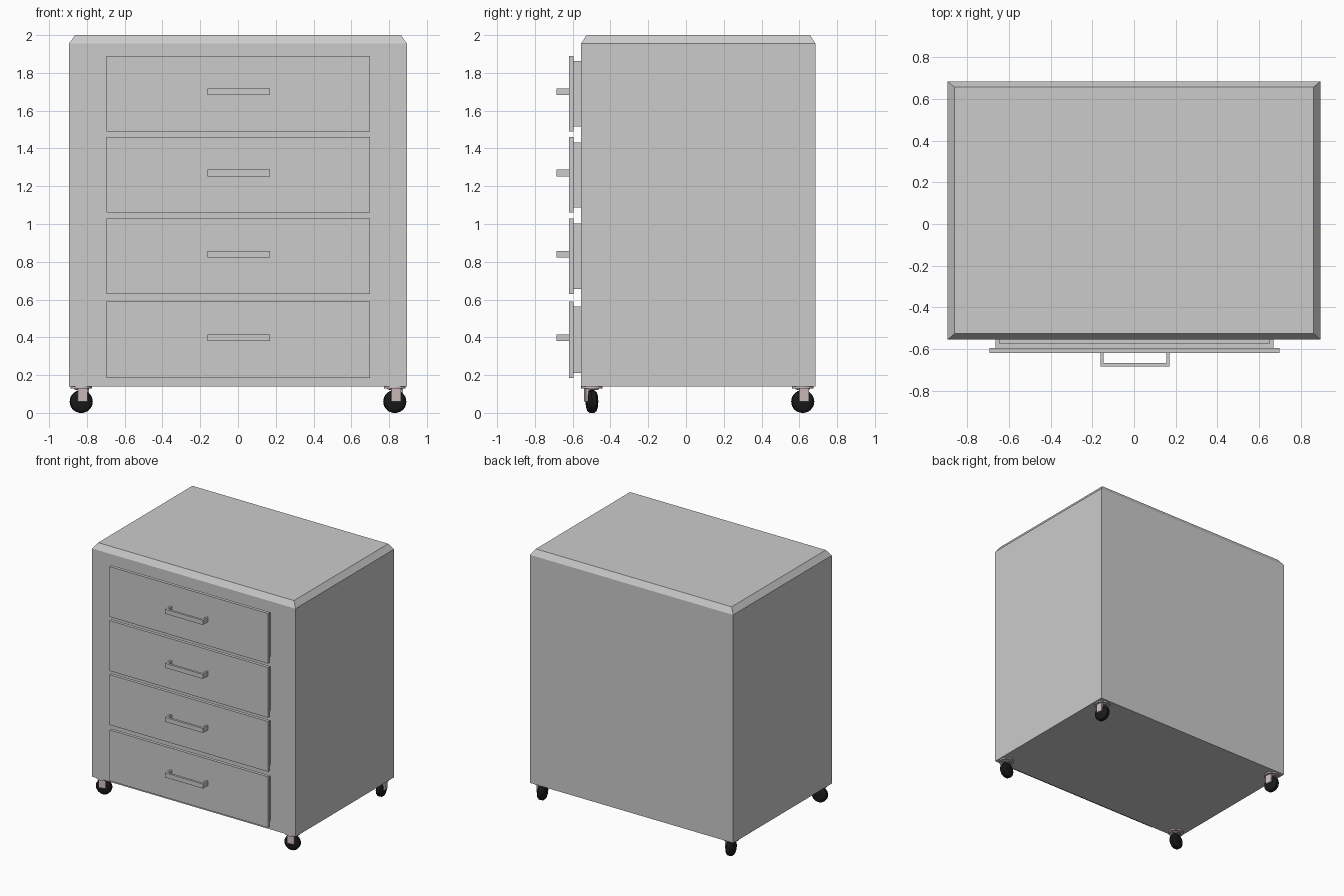
import bpy, bmesh, math
from mathutils import Matrix, Vector

if "Cube" in bpy.data.objects:
    bpy.data.objects.remove(bpy.data.objects["Cube"])


def material(name, rgb):
    m = bpy.data.materials.new(name)
    m.diffuse_color = (*rgb, 1)
    m.use_nodes = True
    m.node_tree.nodes["Principled BSDF"].inputs["Base Color"].default_value = m.diffuse_color
    return m


STEEL = material("steel_grey", (0.55, 0.55, 0.55))
RUBBER = material("black_rubber", (0.01, 0.01, 0.01))
BRACKET = material("bracket_metal", (0.62, 0.52, 0.52))


def add_box(bm, x0, x1, y0, y1, z0, z1):
    mat = Matrix.Translation(((x0 + x1) / 2, (y0 + y1) / 2, (z0 + z1) / 2))
    mat = mat @ Matrix.Diagonal((x1 - x0, y1 - y0, z1 - z0, 1))
    return bmesh.ops.create_cube(bm, size=1, matrix=mat)["verts"]


def finish(bm, name, mat=None, smooth=False):
    bmesh.ops.recalc_face_normals(bm, faces=bm.faces)
    me = bpy.data.meshes.new(name)
    bm.to_mesh(me)
    bm.free()
    ob = bpy.data.objects.new(name, me)
    bpy.context.collection.objects.link(ob)
    if mat:
        me.materials.append(mat)
    if smooth:
        bpy.ops.object.select_all(action='DESELECT')
        ob.select_set(True)
        bpy.context.view_layer.objects.active = ob
        bpy.ops.object.shade_smooth_by_angle(angle=math.radians(30))
    return ob


def lathe(bm, profile, segments=28):
    """Revolve (offset, radius) points around the local y axis."""
    verts = [bm.verts.new((r, y, 0)) for y, r in profile]
    edges = [bm.edges.new(p) for p in zip(verts, verts[1:])]
    bmesh.ops.spin(bm, geom=verts + edges, cent=(0, 0, 0), axis=(0, 1, 0),
                   angle=math.tau, steps=segments, use_merge=True)
    bmesh.ops.remove_doubles(bm, verts=bm.verts, dist=1e-5)


# Cabinet: box with a chamfered lid on top
X, Y0, Y1 = 0.895, -0.555, 0.685
bm = bmesh.new()
add_box(bm, -X, X, Y0, Y1, 0.14, 1.955)
top = max(bm.faces, key=lambda f: f.calc_center_median().z)
lid = bmesh.ops.extrude_face_region(bm, geom=[top])["geom"]
bm.faces.remove(top)
for v in [g for g in lid if isinstance(g, bmesh.types.BMVert)]:
    v.co.x -= math.copysign(0.033, v.co.x)
    v.co.y -= math.copysign(0.028, v.co.y)
    v.co.z = 2.0
cabinet = finish(bm, "cabinet", STEEL)

# Drawers: open tray, overhanging front panel and pull handle
cut = bmesh.new()
for i, (z0, z1) in enumerate([(0.185, 0.59), (0.63, 1.03), (1.06, 1.46), (1.49, 1.89)], 1):
    bm = bmesh.new()
    add_box(bm, -0.695, 0.70, -0.62, -0.595, z0, z1)
    finish(bm, f"drawer_front_{i}")

    xa, xb, ya, yb, za, zb, t = -0.665, 0.67, -0.595, 0.62, z0 + 0.027, z1 - 0.028, 0.028
    bm = bmesh.new()
    add_box(bm, xa, xb, ya, yb, za, zb)
    top = max(bm.faces, key=lambda f: f.calc_center_median().z)
    bmesh.ops.inset_region(bm, faces=[top], thickness=t)
    well = bmesh.ops.extrude_face_region(bm, geom=[top])["geom"]
    bm.faces.remove(top)
    bmesh.ops.translate(bm, vec=(0, 0, za + t - zb),
                        verts=[g for g in well if isinstance(g, bmesh.types.BMVert)])
    finish(bm, f"drawer_tray_{i}")
    c = 0.004
    add_box(cut, xa - c, xb + c, -0.7, yb + c, za - c, zb + c)

    zm = (0.398, 0.84, 1.27, 1.70)[i - 1]
    bm = bmesh.new()
    outline = [(-0.162, -0.618), (-0.162, -0.685), (0.17, -0.685), (0.17, -0.618),
               (0.155, -0.618), (0.155, -0.667), (-0.147, -0.667), (-0.147, -0.618)]
    face = bm.faces.new([bm.verts.new((x, y, zm - 0.018)) for x, y in outline])
    side = bmesh.ops.extrude_face_region(bm, geom=[face])["geom"]
    bmesh.ops.translate(bm, vec=(0, 0, 0.036),
                        verts=[g for g in side if isinstance(g, bmesh.types.BMVert)])
    finish(bm, f"drawer_handle_{i}", STEEL)

# Openings for the trays
cutter = finish(cut, "opening_cutter")
cutter.hide_render = True
cutter.hide_viewport = True
mod = cabinet.modifiers.new("openings", 'BOOLEAN')
mod.object = cutter
mod.solver = 'EXACT'


# Casters: local frame has the bracket on the -y side
def caster(name, x, y, turn):
    place = Matrix.Translation((x, y, 0)) @ Matrix.Rotation(math.radians(turn), 4, 'Z')

    bm = bmesh.new()
    lathe(bm, [(-0.026, 0), (-0.026, 0.042), (-0.022, 0.052), (-0.012, 0.06),
               (0.012, 0.06), (0.022, 0.052), (0.026, 0.042), (0.026, 0)])
    bmesh.ops.translate(bm, vec=(0, 0, 0.06), verts=bm.verts)
    finish(bm, name + "_wheel", RUBBER, True).matrix_world = place

    bm = bmesh.new()
    add_box(bm, -0.026, 0.026, -0.038, -0.024, 0.06, 0.128)
    add_box(bm, -0.026, 0.026, -0.038, 0.025, 0.12, 0.128)
    finish(bm, name + "_bracket", BRACKET).matrix_world = place

    bm = bmesh.new()
    for r, z, h in ((0.057, 0.135, 0.012), (0.038, 0.127, 0.008)):
        bmesh.ops.create_cone(bm, cap_ends=True, segments=24, radius1=r, radius2=r,
                              depth=h, matrix=Matrix.Translation((0, 0, z)))
    finish(bm, name + "_mount", BRACKET, True).matrix_world = place


for side, sx in (("left", -1), ("right", 1)):
    caster(f"front_{side}_caster", sx * 0.83, -0.498, 11)
    caster(f"back_{side}_caster", sx * 0.83, 0.618, 101)
